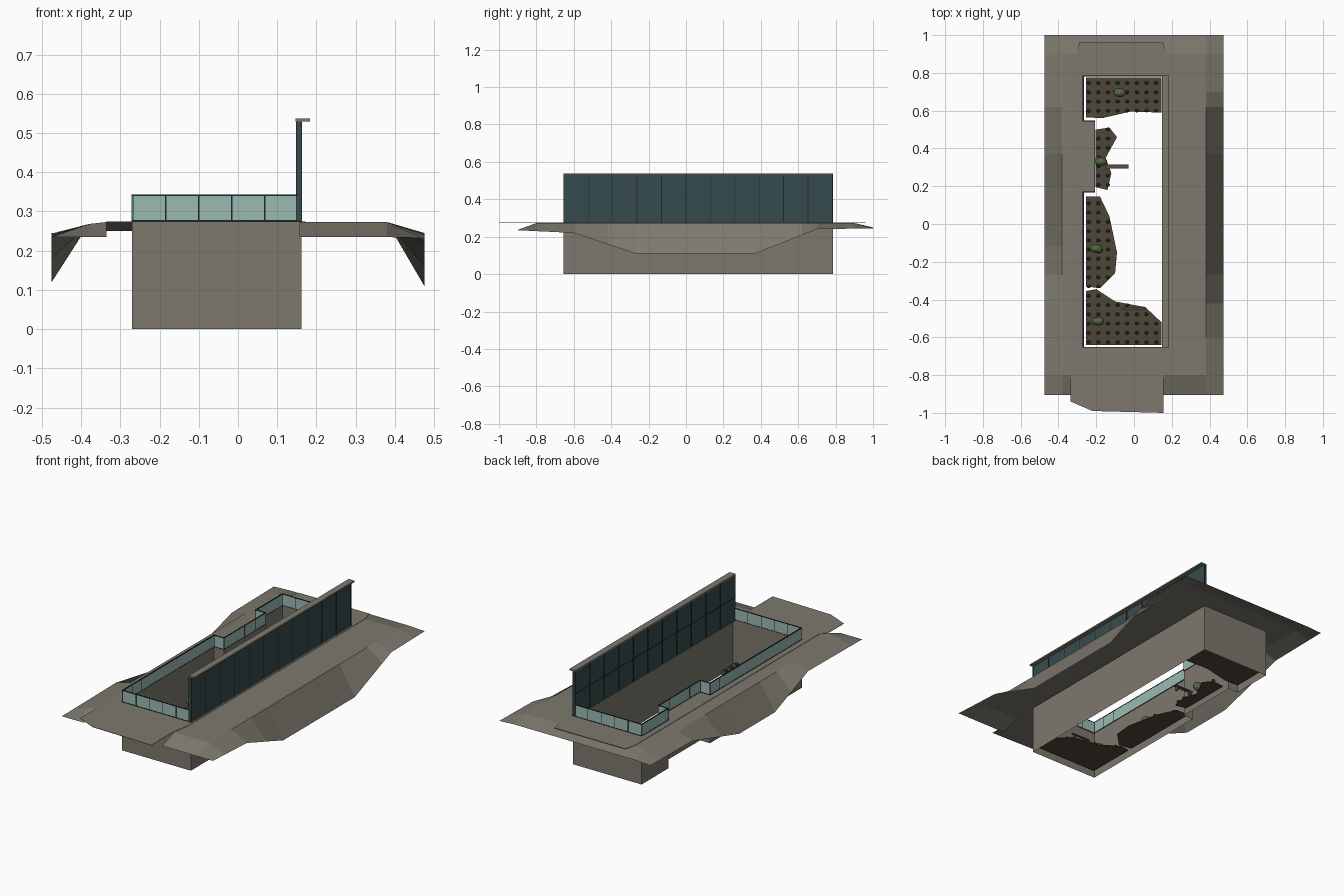
import bpy, bmesh, random
from mathutils import Vector

random.seed(4)
if "Cube" in bpy.data.objects:
    bpy.data.objects.remove(bpy.data.objects["Cube"], do_unlink=True)


def material(name, rgb):
    m = bpy.data.materials.new(name)
    m.use_nodes = True
    m.diffuse_color = (*rgb, 1)
    m.node_tree.nodes["Principled BSDF"].inputs["Base Color"].default_value = (*rgb, 1)
    return m


CONCRETE = material("concrete", (0.205, 0.19, 0.155))
GLASS = material("pale_glass", (0.33, 0.49, 0.45))
DARK_GLASS = material("dark_glass", (0.037, 0.07, 0.076))
FRAME = material("dark_frame", (0.012, 0.02, 0.022))
SOIL = material("soil", (0.078, 0.062, 0.043))
LEAF = material("leaf", (0.085, 0.135, 0.045))
SPROUT = material("sprout", (0.05, 0.075, 0.03))
WOOD = material("bench_wood", (0.09, 0.075, 0.055))


def finish(name, bm, mat):
    mesh = bpy.data.meshes.new(name)
    bm.to_mesh(mesh)
    bm.free()
    mesh.materials.append(mat)
    obj = bpy.data.objects.new(name, mesh)
    bpy.context.collection.objects.link(obj)
    return obj


def add_box(bm, lo, hi):
    verts = bmesh.ops.create_cube(bm, size=1)["verts"]
    for v in verts:
        v.co = [l + (c + 0.5) * (h - l) for l, h, c in zip(lo, hi, v.co)]


def box(name, lo, hi, mat):
    bm = bmesh.new()
    add_box(bm, lo, hi)
    return finish(name, bm, mat)


def plate(name, loops, z, half, mat):
    """Thin flat slab; any loop inside the first becomes a hole."""
    cu = bpy.data.curves.new(name, "CURVE")
    cu.dimensions, cu.fill_mode, cu.extrude = "2D", "BOTH", half
    for loop in loops:
        sp = cu.splines.new("POLY")
        sp.points.add(len(loop) - 1)
        for p, (x, y) in zip(sp.points, loop):
            p.co = (x, y, 0, 1)
        sp.use_cyclic_u = True
    tmp = bpy.data.objects.new(name + "_curve", cu)
    bpy.context.collection.objects.link(tmp)
    bpy.context.view_layer.update()
    mesh = bpy.data.meshes.new_from_object(tmp.evaluated_get(bpy.context.evaluated_depsgraph_get()))
    bpy.data.objects.remove(tmp, do_unlink=True)
    mesh.materials.clear()
    mesh.materials.append(mat)
    obj = bpy.data.objects.new(name, mesh)
    obj.location.z = z
    bpy.context.collection.objects.link(obj)
    return obj


def interp(table, y):
    for (y0, z0), (y1, z1) in zip(table, table[1:]):
        if y <= y1:
            return z0 + (z1 - z0) * (y - y0) / (y1 - y0)
    return table[-1][1]


DECK = 0.275
L, R, F, B = -0.27, 0.162, -0.655, 0.785
NOTCH = [(L, 0.17), (-0.208, 0.17), (-0.208, 0.545), (L, 0.545)]
PIT = [(R, F), (L, F)] + NOTCH + [(L, B), (R, B)]

# Sunken court walls, open below
bm = bmesh.new()
low = [bm.verts.new((x, y, 0)) for x, y in PIT]
top = [bm.verts.new((x, y, DECK)) for x, y in PIT]
for i in range(len(PIT)):
    j = (i + 1) % len(PIT)
    bm.faces.new((low[j], low[i], top[i], top[j]))
finish("court_walls", bm, CONCRETE)

# Deck with entrance apron
outer = [(0.155, -1), (0.155, -0.8), (0.172, -0.7), (0.172, 0.9), (0.155, 0.96), (-0.29, 0.96),
         (-0.305, 0.9), (-0.305, -0.77), (-0.335, -0.8), (-0.335, -0.94), (-0.22, -0.99)]
plate("deck", [outer, PIT], DECK - 0.001, 0.001, CONCRETE)

# Terrain sheet with banks falling to both sides
left_edge = [(-0.905, 0.235), (-0.42, 0.24), (-0.12, 0.12), (0.2, 0.12), (0.62, 0.24), (1, 0.245)]
right_edge = [(-0.905, 0.235), (-0.6, 0.22), (-0.27, 0.11), (0.37, 0.11), (0.7, 0.24), (1, 0.245)]
cols = [-0.475, -0.38, -0.335, -0.3, 0.157, 0.38, 0.475]
rows = [-0.905, -0.8, -0.6, -0.42, -0.27, -0.12, 0.2, 0.37, 0.62, 0.7, 0.9, 1]
bm = bmesh.new()
grid = []
for y in rows:
    line = []
    for i, x in enumerate(cols):
        z = 0.235 if y == rows[0] else 0.25 if y == rows[-1] else 0.273
        if i == 0:
            z = interp(left_edge, y)
        elif i == len(cols) - 1:
            z = interp(right_edge, y)
        elif i == 1:
            z = min(z, 0.268)
        line.append(bm.verts.new((x, y, z)))
    grid.append(line)
for j in range(len(rows) - 1):
    for i in range(len(cols) - 1):
        under_deck = i == 3 and rows[j] < 0.9
        under_apron = i == 2 and j == 0
        if not (under_deck or under_apron):
            bm.faces.new((grid[j][i], grid[j][i + 1], grid[j + 1][i + 1], grid[j + 1][i]))
finish("terrain", bm, CONCRETE)

# Glass balustrade following the court edge, with rails and posts
RAIL = 0.343
path = [Vector(p) for p in [(0.152, F + 0.002), (L + 0.002, F + 0.002)] + NOTCH
        + [(L + 0.002, B - 0.002), (0.152, B - 0.002)]]
panes, frames = bmesh.new(), bmesh.new()


def span(bm, a, b, z0, z1, t):
    lo = (min(a.x, b.x) - t, min(a.y, b.y) - t, z0)
    hi = (max(a.x, b.x) + t, max(a.y, b.y) + t, z1)
    add_box(bm, lo, hi)


for a, b in zip(path, path[1:]):
    span(panes, a, b, DECK, RAIL - 0.003, 0.001)
    span(frames, a, b, RAIL - 0.004, RAIL, 0.002)
    span(frames, a, b, DECK, DECK + 0.003, 0.002)
    n = max(1, round((b - a).length / 0.085))
    for k in range(n + 1):
        p = a.lerp(b, k / n)
        span(frames, p, p, DECK, RAIL, 0.0016)
finish("balustrade_glass", panes, GLASS)
finish("balustrade_frame", frames, FRAME)

# Tall dark glass screen with mullions and cap
box("screen_glass", (0.149, F, DECK - 0.005), (0.162, B, 0.53), DARK_GLASS)
bm = bmesh.new()
bays = 11
for k in range(bays + 1):
    y = F + 0.002 + (B - F - 0.004) * k / bays
    add_box(bm, (0.1475, y - 0.002, DECK), (0.1632, y + 0.002, 0.529))
add_box(bm, (0.1475, F, 0.4), (0.15, B, 0.404))
finish("screen_mullions", bm, FRAME)
box("screen_cap", (0.147, F, 0.529), (0.184, B, 0.537), CONCRETE)

# Planting beds
GROUND = 0.035
beds = {
    "back_bed": [(-0.255, 0.775), (0.145, 0.775), (0.145, 0.59), (-0.02, 0.595), (-0.17, 0.56), (-0.255, 0.565)],
    "notch_bed": [(-0.203, 0.5), (-0.13, 0.51), (-0.09, 0.46), (-0.15, 0.35), (-0.12, 0.27), (-0.14, 0.18),
                  (-0.203, 0.195)],
    "middle_bed": [(-0.255, 0.145), (-0.18, 0.145), (-0.13, 0.04), (-0.09, -0.15), (-0.1, -0.26),
                   (-0.18, -0.34), (-0.255, -0.33)],
    "front_bed": [(-0.255, -0.355), (-0.2, -0.345), (-0.1, -0.41), (0.06, -0.44), (0.145, -0.52),
                  (0.145, -0.64), (-0.255, -0.64)],
}


def inside(poly, x, y):
    hit = False
    for (x0, y0), (x1, y1) in zip(poly, poly[1:] + poly[:1]):
        if (y0 > y) != (y1 > y) and x < x0 + (x1 - x0) * (y - y0) / (y1 - y0):
            hit = not hit
    return hit


def add_ball(bm, center, size, detail):
    verts = bmesh.ops.create_icosphere(bm, subdivisions=detail, radius=1)["verts"]
    for v in verts:
        v.co = Vector(center) + Vector([c * s for c, s in zip(v.co, size)])


sprouts = bmesh.new()
for name, poly in beds.items():
    plate(name, [poly], GROUND - 0.002, 0.002, SOIL)
    for i in range(8):
        for j in range(30):
            x, y = -0.24 + 0.051 * i, -0.625 + 0.049 * j
            if inside(poly, x, y):
                add_ball(sprouts, (x, y, GROUND + 0.008), (0.012, 0.01, 0.011), 1)
finish("sprouts", sprouts, SPROUT)

# Round shrubs on short stems
shrubs, stems = bmesh.new(), bmesh.new()
for x, y in [(-0.075, 0.695), (-0.175, 0.33), (-0.2, -0.13), (-0.19, -0.515)]:
    add_ball(shrubs, (x, y, 0.095), (0.034, 0.023, 0.026), 2)
    for k in range(3):
        off = random.uniform(-0.02, 0.02)
        add_ball(shrubs, (x + off, y - off * 0.6, 0.08 + 0.01 * k), (0.02, 0.016, 0.016), 2)
    add_box(stems, (x - 0.004, y - 0.004, GROUND), (x + 0.004, y + 0.004, 0.09))
shrub_obj = finish("shrubs", shrubs, LEAF)
shrub_obj.data.shade_smooth()
finish("shrub_stems", stems, WOOD)

# Benches
for name, x, y, w in [("notch_bench", -0.09, 0.305, 0.01), ("front_bench", 0, -0.448, 0.006)]:
    bm = bmesh.new()
    add_box(bm, (x - 0.06, y - w, 0.058), (x + 0.06, y + w, 0.064))
    for s in (-1, 1):
        add_box(bm, (x + s * 0.045 - 0.004, y - w, GROUND), (x + s * 0.045 + 0.004, y + w, 0.058))
    finish(name, bm, WOOD)
